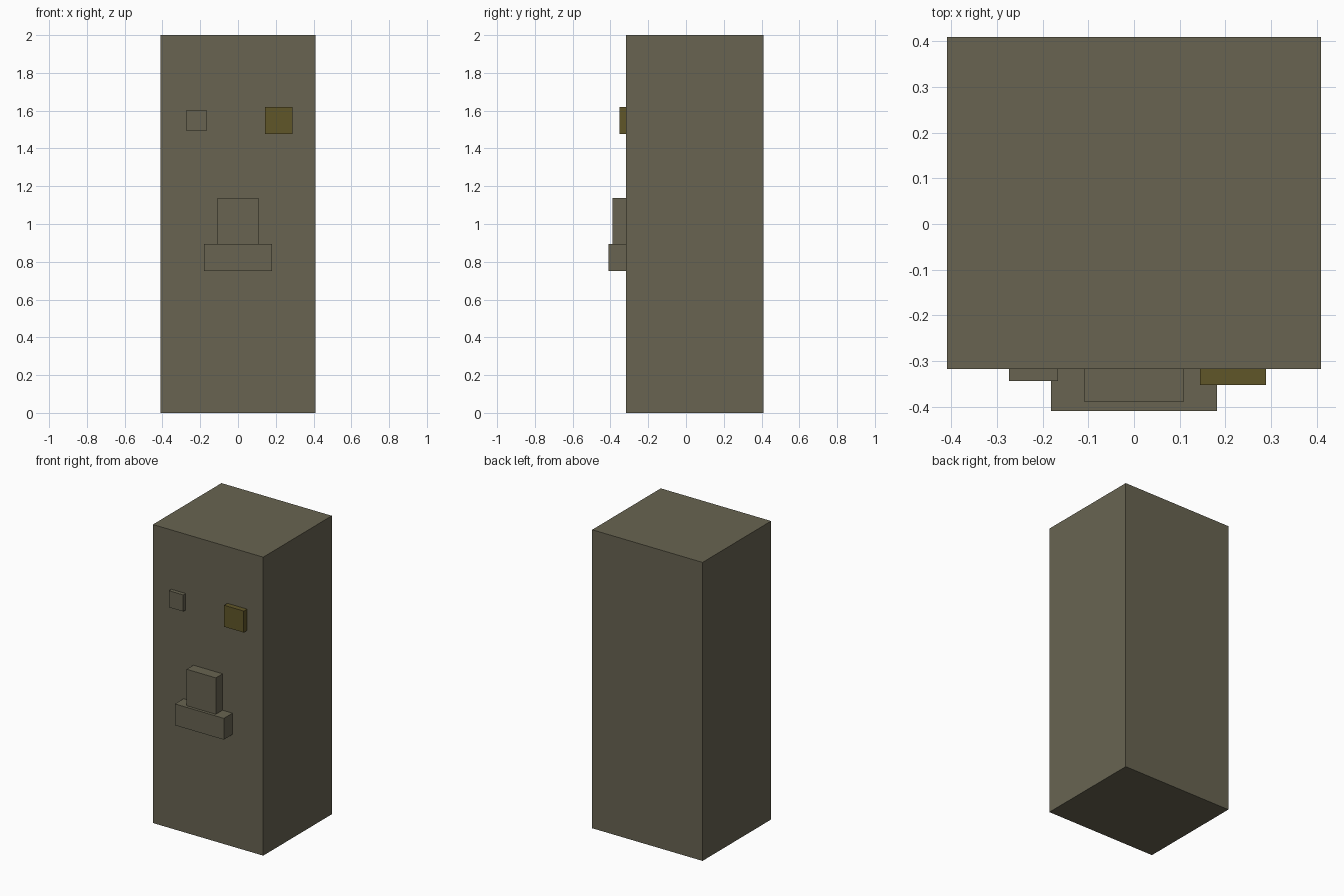
import bpy

if "Cube" in bpy.data.objects:
    bpy.data.objects.remove(bpy.data.objects["Cube"])


def material(name, rgb):
    m = bpy.data.materials.new(name)
    m.diffuse_color = (*rgb, 1)
    m.use_nodes = True
    m.node_tree.nodes["Principled BSDF"].inputs["Base Color"].default_value = m.diffuse_color
    return m


STONE = material("mossy_grey", (0.138, 0.127, 0.083))
GOLD = material("dull_gold", (0.118, 0.093, 0.022))


def box(name, x, y, z, mat):
    """Axis-aligned box from (min, max) ranges."""
    r = (x, y, z)
    bpy.ops.mesh.primitive_cube_add(size=1, location=[(a + b) / 2 for a, b in r])
    o = bpy.context.object
    o.name = name
    o.scale = [b - a for a, b in r]
    bpy.ops.object.transform_apply(location=False, rotation=False, scale=True)
    o.data.materials.append(mat)
    return o


FRONT = -0.317  # y of the block's front face

# Tall block
box("body", (-0.409, 0.409), (FRONT, 0.409), (0, 2), STONE)
# Face features standing out from the front
box("small_eye", (-0.273, -0.166), (-0.343, FRONT), (1.492, 1.603), STONE)
box("gold_eye", (0.144, 0.289), (-0.352, FRONT), (1.476, 1.62), GOLD)
box("nose", (-0.108, 0.108), (-0.389, FRONT), (0.894, 1.138), STONE)
box("mouth", (-0.181, 0.181), (-0.409, FRONT), (0.751, 0.894), STONE)
